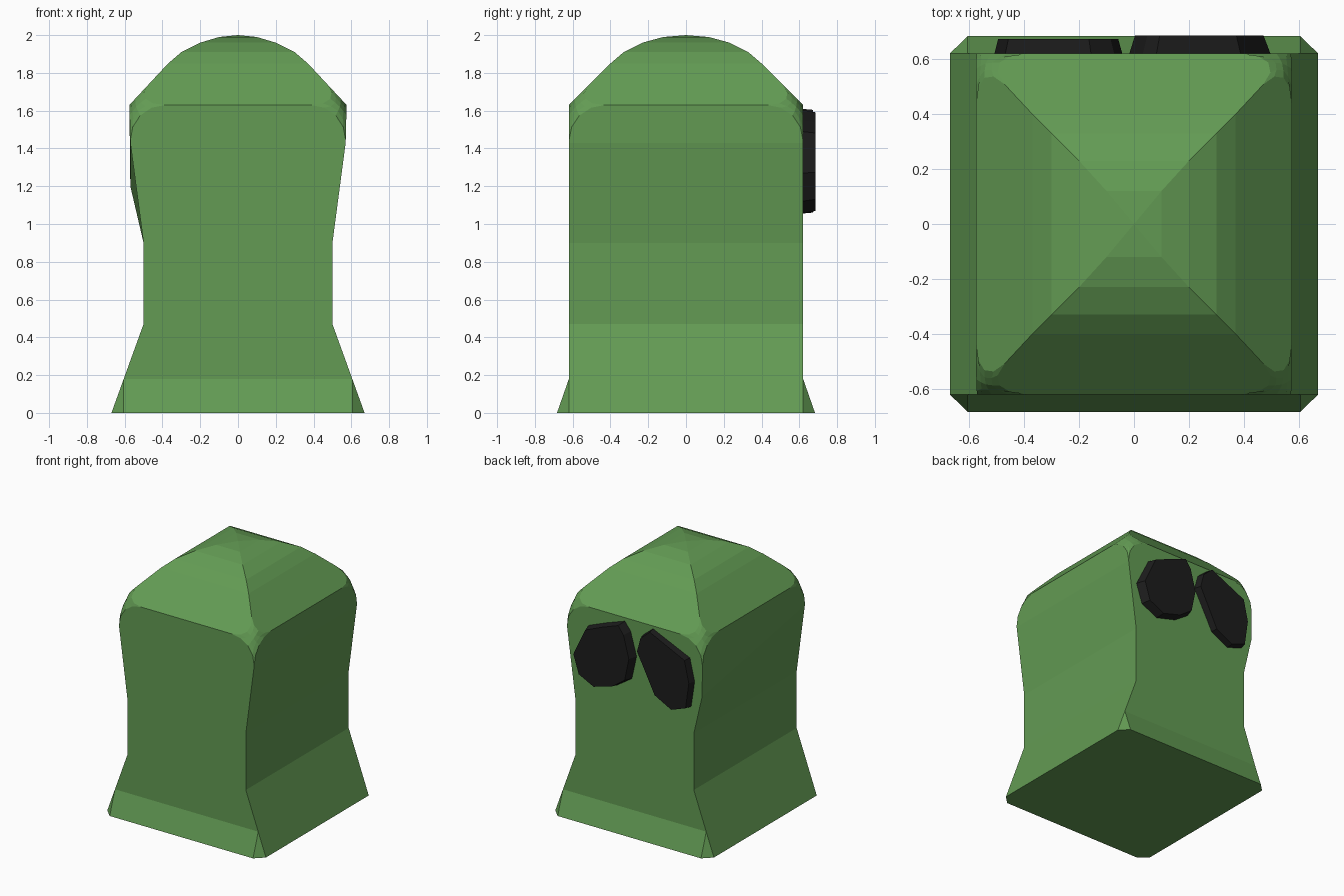
import bpy
import bmesh

if "Cube" in bpy.data.objects:
    bpy.data.objects.remove(bpy.data.objects["Cube"])


def material(name, rgb):
    m = bpy.data.materials.new(name)
    m.diffuse_color = (*rgb, 1)
    m.use_nodes = True
    m.node_tree.nodes["Principled BSDF"].inputs["Base Color"].default_value = m.diffuse_color
    return m


def finish(bm, name, mat):
    bmesh.ops.recalc_face_normals(bm, faces=bm.faces[:])
    me = bpy.data.meshes.new(name)
    bm.to_mesh(me)
    bm.free()
    me.materials.append(mat)
    ob = bpy.data.objects.new(name, me)
    bpy.context.collection.objects.link(ob)
    return ob


def bridge(bm, a, b):
    n = len(a)
    for i in range(n):
        j = (i + 1) % n
        bm.faces.new((a[i], a[j], b[j], b[i]))


green = material("leaf green", (0.125, 0.33, 0.088))
black = material("soft black", (0.012, 0.012, 0.012))

# Body: stacked rectangular rings (half x, half y, z), waist then square dome
rings = [(.605, .62, .18), (.50, .62, .47), (.50, .62, .90), (.57, .62, 1.43),
         (.575, .62, 1.63), (.37, .40, 1.85), (.30, .33, 1.91),
         (.20, .23, 1.96), (.10, .12, 1.99)]
corners = [(-1, -1), (1, -1), (1, 1), (-1, 1)]
bm = bmesh.new()
loops = [[bm.verts.new((sx * x, sy * y, z)) for sx, sy in corners]
         for x, y, z in rings]
for lo, hi in zip(loops, loops[1:]):
    bridge(bm, lo, hi)
apex = bm.verts.new((0, 0, 2))
for i in range(4):
    bm.faces.new((loops[-1][i], loops[-1][(i + 1) % 4], apex))

# Flared foot with cut corners
base = []
for sx, sy in corners:
    side = bm.verts.new((sx * .67, sy * .62, 0))
    face = bm.verts.new((sx * .605, sy * .683, 0))
    base.append((side, face) if sx * sy > 0 else (face, side))
for i in range(4):
    j = (i + 1) % 4
    top = loops[0]
    bm.faces.new((base[i][0], base[i][1], top[i]))
    bm.faces.new((base[i][1], base[j][0], top[j], top[i]))
bm.faces.new([v for pair in base for v in pair])

# The back left shoulder starts lower; then round the four shoulders
loops[3][3].co.z = 1.20
bmesh.ops.bevel(bm, geom=loops[4], offset=.19, offset_type='OFFSET',
                segments=4, profile=.5, affect='VERTICES', clamp_overlap=True)
finish(bm, "body", green)


# Eyes: thick faceted patches on the back face, slightly narrower outside
def eye(name, outline, depth, shrink):
    bm = bmesh.new()
    n = len(outline)
    cx = sum(p[0] for p in outline) / n
    cz = sum(p[1] for p in outline) / n
    inner = [bm.verts.new((x, .61, z)) for x, z in outline]
    outer = [bm.verts.new((cx + (x - cx) * shrink, depth,
                           cz + (z - cz) * (shrink + .05))) for x, z in outline]
    bridge(bm, inner, outer)
    bm.faces.new(inner)
    bm.faces.new(outer)
    finish(bm, name, black)


eye("right_eye", [(.39, 1.49), (.24, 1.55), (.08, 1.605), (.03, 1.54),
                  (-.02, 1.36), (.02, 1.18), (.14, 1.10), (.31, 1.055),
                  (.45, 1.12), (.50, 1.27)], .685, .9)
eye("left_eye", [(-.04, 1.43), (-.07, 1.54), (-.155, 1.61), (-.47, 1.47),
                 (-.51, 1.30), (-.48, 1.10), (-.35, 1.055), (-.20, 1.13)],
    .672, .93)
